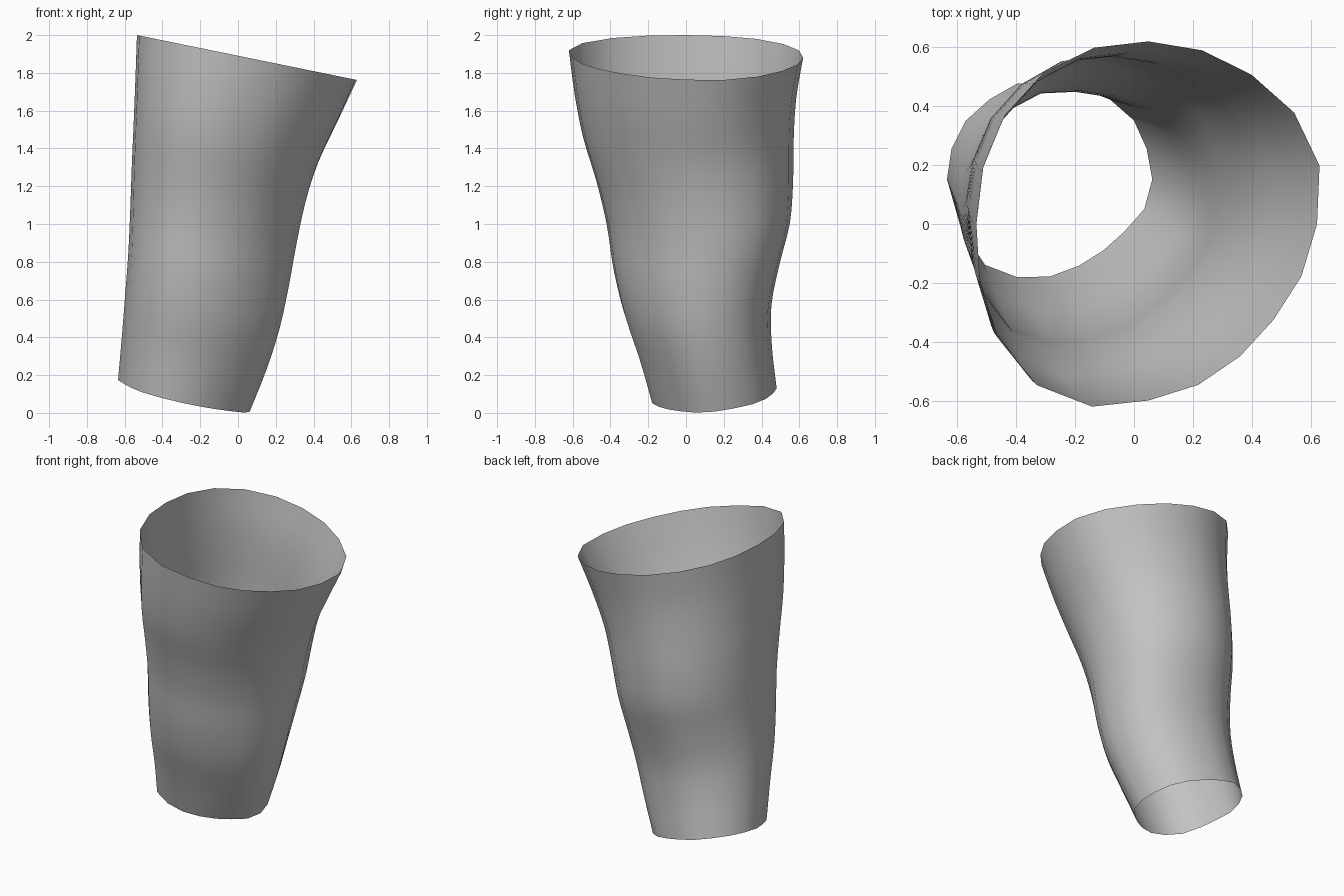
import bpy
import math

cube = bpy.data.objects.get("Cube")
if cube:
    bpy.data.objects.remove(cube, do_unlink=True)

SIDES = 20
RINGS = 24

# Outline of each side of the sleeve, from the bottom rim to the top rim
LEFT = [-.635, -.615, -.597, -.58, -.57, -.562, -.552, -.543, -.535]
RIGHT = [.062, .15, .22, .268, .308, .355, .425, .528, .63]
FRONT = [-.18, -.25, -.33, -.385, -.42, -.475, -.545, -.59, -.62]
BACK = [.48, .455, .452, .495, .55, .567, .57, .583, .62]

# Roundness of the two rims, as radii at even angles
RIM_LOW = [1, .995, 1.015, 1, .97, .98, 1.02, 1, 1.01, 1.005,
           1, .965, 1, 1.07, 1.04, .985, .92, .89, .9, .97]
RIM_HIGH = [.97, 1.035, 1.037, 1.01, 1, 1, 1.015, 1.025, 1.02, 1,
            .99, 1.02, 1.065, 1.09, 1.05, .965, .925, .895, .89, .925]

# Soft swellings between the rims: direction in degrees, amount
BULGES = [(45, .04), (130, .02), (212, .06)]


def lerp(a, b, t):
    return a + (b - a) * t


def smooth_sample(values, t):
    """Smooth curve through evenly spaced values."""
    last = len(values) - 1
    i = min(int(t * last), last - 1)
    f = t * last - i
    b, c = values[i], values[i + 1]
    a = values[i - 1] if i > 0 else 2 * b - c
    d = values[i + 2] if i + 2 <= last else 2 * c - b
    return b + f * ((c - a) + f * ((2 * a - 5 * b + 4 * c - d)
                                   + f * (3 * (b - c) + d - a))) / 2


def fit(values, low, high):
    """Stretch values so that they span low to high."""
    small, large = min(values), max(values)
    return [lerp(low, high, (v - small) / (large - small)) for v in values]


def swelling(angle, t):
    """Extra fullness in a direction, fading out at both rims."""
    total = 0
    for degrees, amount in BULGES:
        facing = max(0, math.cos(angle - math.radians(degrees)))
        total += amount * facing ** 4
    return 1 + total * math.sin(math.pi * t ** .8)


def outline(t):
    """Plan of one cross-section of the sleeve."""
    angles = [math.tau * i / SIDES for i in range(SIDES)]
    radii = [lerp(a, b, t) * swelling(angle, t)
             for a, b, angle in zip(RIM_LOW, RIM_HIGH, angles)]
    xs = fit([r * math.cos(a) for r, a in zip(radii, angles)],
             smooth_sample(LEFT, t), smooth_sample(RIGHT, t))
    ys = fit([r * math.sin(a) for r, a in zip(radii, angles)],
             smooth_sample(FRONT, t), smooth_sample(BACK, t))
    return list(zip(xs, ys))


# Heights of the two slanted rims
bottom = [max(0, .24 * (.05 - x) + .12 * (y - .07)) for x, y in outline(0)]
top = [2 - .204 * (x + .535) for x, y in outline(1)]

# Open sleeve lofted through the rings
verts, faces = [], []
for k in range(RINGS + 1):
    t = k / RINGS
    for (x, y), low, high in zip(outline(t), bottom, top):
        verts.append((x, y, lerp(low, high, t)))
for k in range(RINGS):
    for i in range(SIDES):
        j = (i + 1) % SIDES
        low, high = k * SIDES, (k + 1) * SIDES
        faces.append((low + i, low + j, high + j, high + i))

mesh = bpy.data.meshes.new("sleeve")
mesh.from_pydata(verts, [], faces)
mesh.update()
sleeve = bpy.data.objects.new("sleeve", mesh)
bpy.context.collection.objects.link(sleeve)

# Plain grey surface
grey = bpy.data.materials.new("plain grey")
grey.use_nodes = True
color = (.55, .55, .55, 1)
grey.diffuse_color = color
for node in grey.node_tree.nodes:
    if node.type == 'BSDF_PRINCIPLED':
        node.inputs["Base Color"].default_value = color
mesh.materials.append(grey)

for polygon in mesh.polygons:
    polygon.use_smooth = True
